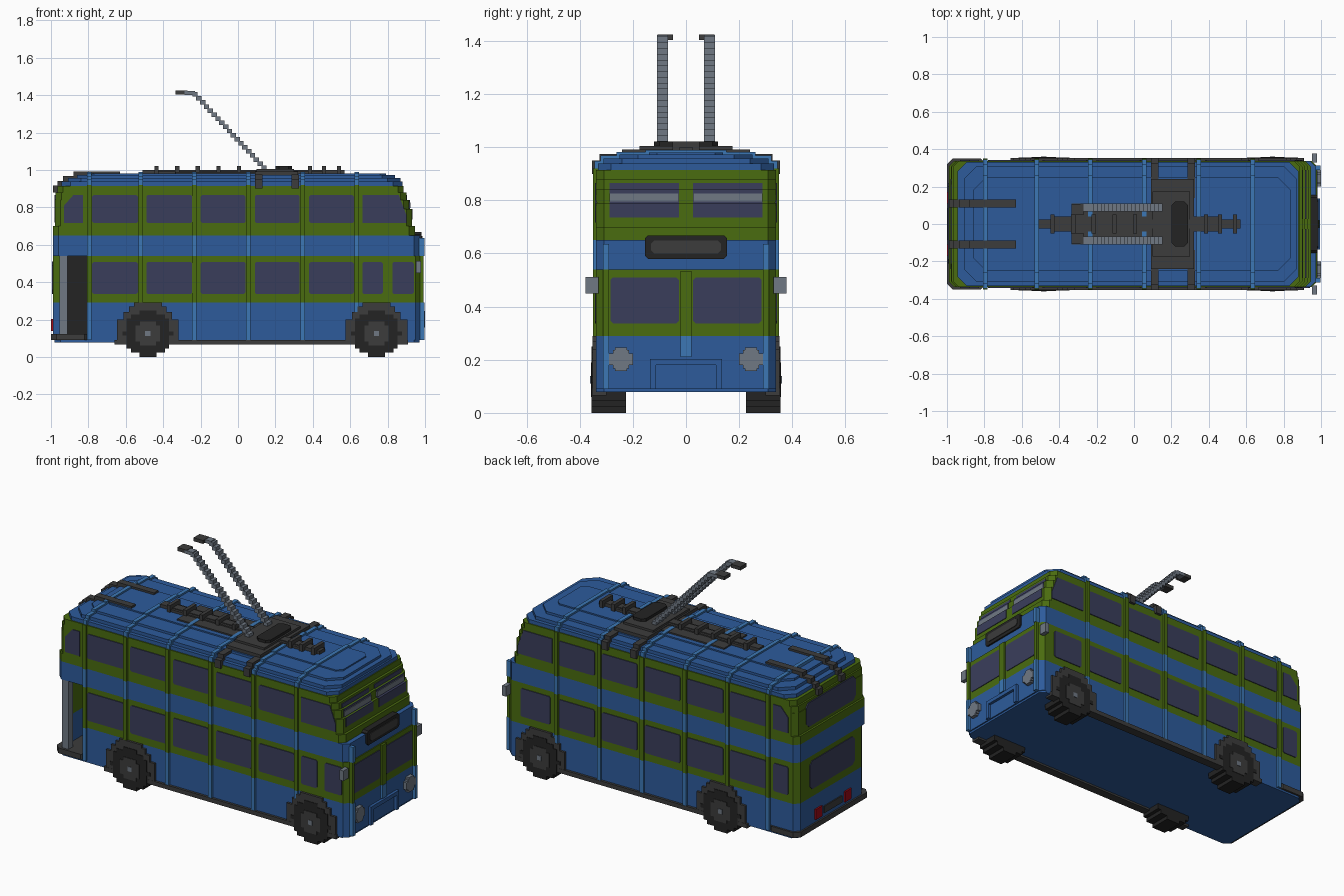
import bpy, bmesh, math

cube = bpy.data.objects.get("Cube")
if cube:
    bpy.data.objects.remove(cube, do_unlink=True)


def material(name, rgb):
    m = bpy.data.materials.new(name)
    m.use_nodes = True
    m.diffuse_color = (*rgb, 1)
    m.node_tree.nodes["Principled BSDF"].inputs["Base Color"].default_value = (*rgb, 1)
    return m


GREEN = material("green", (0.068, 0.15, 0.005))
BLUE = material("blue", (0.026, 0.105, 0.33))
LIGHT = material("light blue", (0.045, 0.185, 0.46))
GLASS = material("dark glass", (0.042, 0.048, 0.105))
DARK = material("dark grey", (0.045, 0.045, 0.045))
BLACK = material("near black", (0.017, 0.017, 0.017))
GREY = material("grey", (0.16, 0.19, 0.23))
RED = material("red", (0.35, 0.003, 0.008))


# A prism is (outline, axis, start, end); a part is a list of prisms.
def part(name, mat, prisms):
    place = {"x": lambda u, v, t: (t, u, v), "y": lambda u, v, t: (u, t, v),
             "z": lambda u, v, t: (u, v, t)}
    bm = bmesh.new()
    for pts, axis, a, b in prisms:
        lo = [bm.verts.new(place[axis](u, v, a)) for u, v in pts]
        hi = [bm.verts.new(place[axis](u, v, b)) for u, v in pts]
        bm.faces.new(lo)
        bm.faces.new(hi)
        for i in range(len(pts)):
            j = (i + 1) % len(pts)
            bm.faces.new((lo[i], lo[j], hi[j], hi[i]))
    bmesh.ops.recalc_face_normals(bm, faces=bm.faces)
    me = bpy.data.meshes.new(name)
    bm.to_mesh(me)
    bm.free()
    me.materials.append(mat)
    ob = bpy.data.objects.new(name, me)
    bpy.context.collection.objects.link(ob)
    return ob


def rect(u0, u1, v0, v1, c=0.0):
    if not c:
        return [(u0, v0), (u1, v0), (u1, v1), (u0, v1)]
    return [(u0 + c, v0), (u1 - c, v0), (u1, v0 + c), (u1, v1 - c),
            (u1 - c, v1), (u0 + c, v1), (u0, v1 - c), (u0, v0 + c)]


def box(x0, x1, y0, y1, z0, z1):
    return (rect(x0, x1, y0, y1), "z", z0, z1)


def disc(cu, cv, rows, size, axis, a, b):
    """Stepped disc made of stacked rows."""
    out, r = [], rows * size / 2
    for i in range(rows):
        v = -r + i * size
        h = max(1, round(math.sqrt(r * r - (v + size / 2) ** 2) / size)) * size
        out.append((rect(cu - h, cu + h, cv + v, cv + v + size), axis, a, b))
    return out


# Body: stacked layers, stepped at both ends, with an open rear corner
W, C = 0.338, 0.03
layers = [  # z0, z1, x0, x1, half width, corner, material, open corner
    (0.09, 0.29, -0.99, 0.978, W, C, BLUE, True),
    (0.29, 0.54, -0.99, 0.978, W, C, GREEN, True),
    (0.54, 0.65, -0.99, 0.972, W, C, BLUE, False),
    (0.65, 0.70, -0.99, 0.945, W, C, GREEN, False),
    (0.70, 0.79, -0.978, 0.93, W, C, GREEN, False),
    (0.79, 0.84, -0.978, 0.915, W, C, GREEN, False),
    (0.84, 0.88, -0.975, 0.90, W, C, GREEN, False),
    (0.88, 0.915, -0.965, 0.885, W, C, GREEN, False),
    (0.915, 0.938, -0.945, 0.88, 0.332, 0.05, BLUE, False),
    (0.938, 0.958, -0.91, 0.87, 0.31, 0.07, BLUE, False),
    (0.958, 0.972, -0.86, 0.84, 0.25, 0.07, BLUE, False),
    (0.972, 0.98, -0.80, 0.79, 0.14, 0.03, BLUE, False)]
for i, (z0, z1, x0, x1, w, c, m, is_open) in enumerate(layers):
    pts = rect(x0, x1, -w, w, c)
    if is_open:
        pts = pts[1:7] + [(x0, -0.28), (-0.955, -0.28), (-0.955, -0.12), (-0.8, -0.12), (-0.8, -w)]
    part(f"{'roof' if z0 > 0.9 else 'body'}_layer_{i + 1}", m, [(pts, "z", z0, z1)])

# Entrance lining, pole, floor and sills
part("entrance_lining", BLACK, [box(-0.955, -0.8, -0.128, -0.12, 0.115, 0.54),
                                box(-0.808, -0.8, -0.338, -0.12, 0.115, 0.54)])
part("entrance_pole", GREY, [box(-0.955, -0.912, -0.335, -0.292, 0.115, 0.54)])
part("floor", BLUE, [(rect(-0.98, 0.97, -W, W, 0.03), "z", 0.078, 0.092)])
part("rear_step", DARK, [(rect(-1.0, -0.79, -0.35, 0.35, 0.03), "z", 0.09, 0.122)])
part("skirts", DARK, [box(x0, x1, *sorted((s * 0.30, s * 0.353)), 0.066, 0.092)
                      for s in (-1, 1) for x0, x1 in ((-0.66, 0.91),)])

# Ribs around the body and over the roof
ribs = (-0.795, -0.52, -0.235, 0.055, 0.345, 0.635)
for name, m, spans in (("blue_ribs", LIGHT, ((0.09, 0.29), (0.54, 0.65))),
                       ("green_ribs", GREEN, ((0.29, 0.54), (0.65, 0.92)))):
    part(name, m, [box(x - 0.012, x + 0.012, *sorted((s * 0.33, s * 0.351)), a, b)
                   for x in ribs for a, b in spans for s in (-1, 1)])
part("roof_ribs", LIGHT, [box(x - 0.012, x + 0.012, -l[4] - 0.012, l[4] + 0.012, l[0], l[1] + 0.01)
                          for x in ribs for l in layers[8:]])

# Side windows
bays = [(-0.78, -0.535), (-0.49, -0.245), (-0.2, 0.04), (0.09, 0.33), (0.38, 0.62)]
for s, side in ((-1, "right"), (1, "left")):
    y0, y1 = s * 0.33, s * 0.343
    win = [(rect(a, b, z0, z1, 0.008), "y", y0, y1)
           for a, b in bays for z0, z1 in ((0.716, 0.866), (0.337, 0.508))]
    win.append(([(0.665, 0.716), (0.90, 0.716), (0.90, 0.76), (0.86, 0.866), (0.665, 0.866)], "y", y0, y1))
    win.append(([(-0.93, 0.716), (-0.83, 0.716), (-0.83, 0.866), (-0.88, 0.866), (-0.93, 0.81)], "y", y0, y1))
    extra = ((0.665, 0.775), (0.825, 0.94)) if s < 0 else ((0.68, 0.88), (-0.93, -0.83))
    win += [(rect(a, b, 0.337, 0.508, 0.008), "y", y0, y1) for a, b in extra]
    part(f"{side}_windows", GLASS, win)

# Front windows: the upper pair follows the stepped front
front = [(rect(*sorted((s * 0.027, s * 0.285)), 0.337, 0.51, 0.01), "x", 0.95, 0.982) for s in (-1, 1)]
for z0, z1, x1 in ((0.735, 0.79, 0.93), (0.79, 0.84, 0.915), (0.84, 0.866, 0.90)):
    front += [box(x1 - 0.02, x1 + 0.004, *sorted((s * 0.027, s * 0.288)), z0, z1) for s in (-1, 1)]
part("front_windows", GLASS, front)
part("front_window_bars", GREY, [box(0.90, 0.923, *sorted((s * 0.027, s * 0.288)), 0.796, 0.826)
                                 for s in (-1, 1)])
part("rear_windows", GLASS, [(rect(-0.24, 0.24, 0.72, 0.866, 0.025), "x", -0.982, -0.96),
                             (rect(-0.21, 0.22, 0.337, 0.51, 0.02), "x", -0.994, -0.96)])

# Front trim, sign, headlights and mirrors
part("front_divider", GREEN, [box(0.96, 0.99, -0.021, 0.021, 0.29, 0.535)])
part("front_trim", LIGHT, [box(0.96, 0.992, -0.021, 0.021, 0.21, 0.29)] +
     [box(0.96, 0.996, *sorted((s * 0.29, s * 0.312)), a, b)
      for s in (-1, 1) for a, b in ((0.09, 0.29), (0.54, 0.635))])
part("front_pillars", GREEN, [box(0.96, 0.992, *sorted((s * 0.29, s * 0.312)), 0.29, 0.54) for s in (-1, 1)])
part("radiator_frame", BLUE, [box(0.96, 0.995, -0.135, -0.112, 0.09, 0.2),
                              box(0.96, 0.995, 0.112, 0.135, 0.09, 0.2),
                              box(0.96, 0.995, -0.135, 0.135, 0.18, 0.203)])
part("sign_frame", BLACK, [(rect(-0.155, 0.155, 0.58, 0.668, 0.012), "x", 0.94, 0.982)])
part("sign_panel", DARK, [(rect(-0.132, 0.132, 0.60, 0.648, 0.012), "x", 0.94, 0.986)])
part("headlights", GREY, [p for s in (-1, 1) for h, v in ((0.045, 0.022), (0.03, 0.034), (0.022, 0.045))
                          for p in [(rect(s * 0.245 - h, s * 0.245 + h, 0.202 - v, 0.202 + v), "x", 0.96, 1.0)]])
part("mirrors", GREY, [box(0.952, 0.978, *sorted((s * 0.33, s * 0.378)), 0.45, 0.512) for s in (-1, 1)])

# Rear lights and plate
part("rear_lights", RED, [box(-1.0, -0.97, *sorted((s * 0.11, s * 0.172)), 0.14, 0.203) for s in (-1, 1)])
part("rear_plate", DARK, [box(-0.997, -0.97, -0.085, 0.085, 0.148, 0.19)])

# Wheels and arches
U = 0.0227
for x, end in ((-0.482, "rear"), (0.74, "front")):
    for s, side in ((-1, "right"), (1, "left")):
        arch = [(x + a, z) for a, z in ((-0.165, 0.07), (-0.165, 0.2), (-0.13, 0.2), (-0.13, 0.24), (-0.1, 0.24),
                                        (-0.1, 0.27), (-0.075, 0.27), (-0.075, 0.29), (0.075, 0.29), (0.075, 0.27),
                                        (0.1, 0.27), (0.1, 0.24), (0.13, 0.24), (0.13, 0.2), (0.165, 0.2),
                                        (0.165, 0.07))]
        part(f"{end}_{side}_arch", DARK, [(arch, "y", s * 0.31, s * 0.352)])
        part(f"{end}_{side}_tyre", BLACK, disc(x, 0.125, 11, U, "y", s * 0.225, s * 0.355))
        part(f"{end}_{side}_hub", DARK, disc(x, 0.125, 6, U * 0.95, "y", s * 0.3, s * 0.358))
        part(f"{end}_{side}_hub_cap", GREY, [box(x - 0.014, x + 0.014, *sorted((s * 0.3, s * 0.361)), 0.111, 0.139)])

# Roof equipment
part("pole_base", DARK, [box(0.09, 0.32, -0.24, 0.24, 0.95, 0.992), box(0.10, 0.30, -0.175, 0.175, 0.98, 1.005)] +
     [box(a, a + 0.04, -w, w, z0, z1) for a in (0.09, 0.285)
      for w, z0, z1 in ((0.354, 0.9, 0.95), (0.325, 0.92, 0.975))])
part("pole_pivot", BLACK, [(rect(0.20, 0.29, -0.12, 0.12, 0.02), "z", 0.99, 1.022)])
part("roof_beam", DARK, [box(-0.51, 0.57, -0.025, 0.025, 0.97, 1.0), box(-0.44, 0.46, -0.04, 0.04, 0.97, 0.995),
                         box(-0.335, 0.2, -0.11, 0.11, 0.97, 0.988)] +
     [box(x - 0.011, x + 0.011, -0.05, 0.05, 0.98, 1.022)
      for x in (-0.435, -0.325, -0.215, -0.105, 0.005, 0.385, 0.46, 0.54)])
part("rear_roof_rails", DARK, [box(a, b, *sorted((s * 0.088, s * 0.13)), z0, z1) for s in (-1, 1)
                               for a, b, z0, z1 in ((-0.988, -0.95, 0.88, 0.918), (-0.965, -0.92, 0.9, 0.942),
                                                    (-0.935, -0.86, 0.92, 0.968), (-0.88, -0.63, 0.95, 0.992))])

# Stepped trolley poles with contact heads
N = 19
for s, side in ((-1, "right"), (1, "left")):
    y = sorted((s * 0.068, s * 0.11))
    steps = [box(0.125 - 0.0205 * i, 0.153 - 0.0205 * i, *y, 1.0 + 0.0218 * i, 1.0 + 0.0218 * (i + 1.1))
             for i in range(N)]
    part(f"{side}_pole", GREY, steps + [box(-0.285, -0.23, *y, 1.402, 1.422)])
    part(f"{side}_pole_head", DARK, [box(-0.335, -0.27, *sorted((s * 0.048, s * 0.108)), 1.403, 1.424)])
